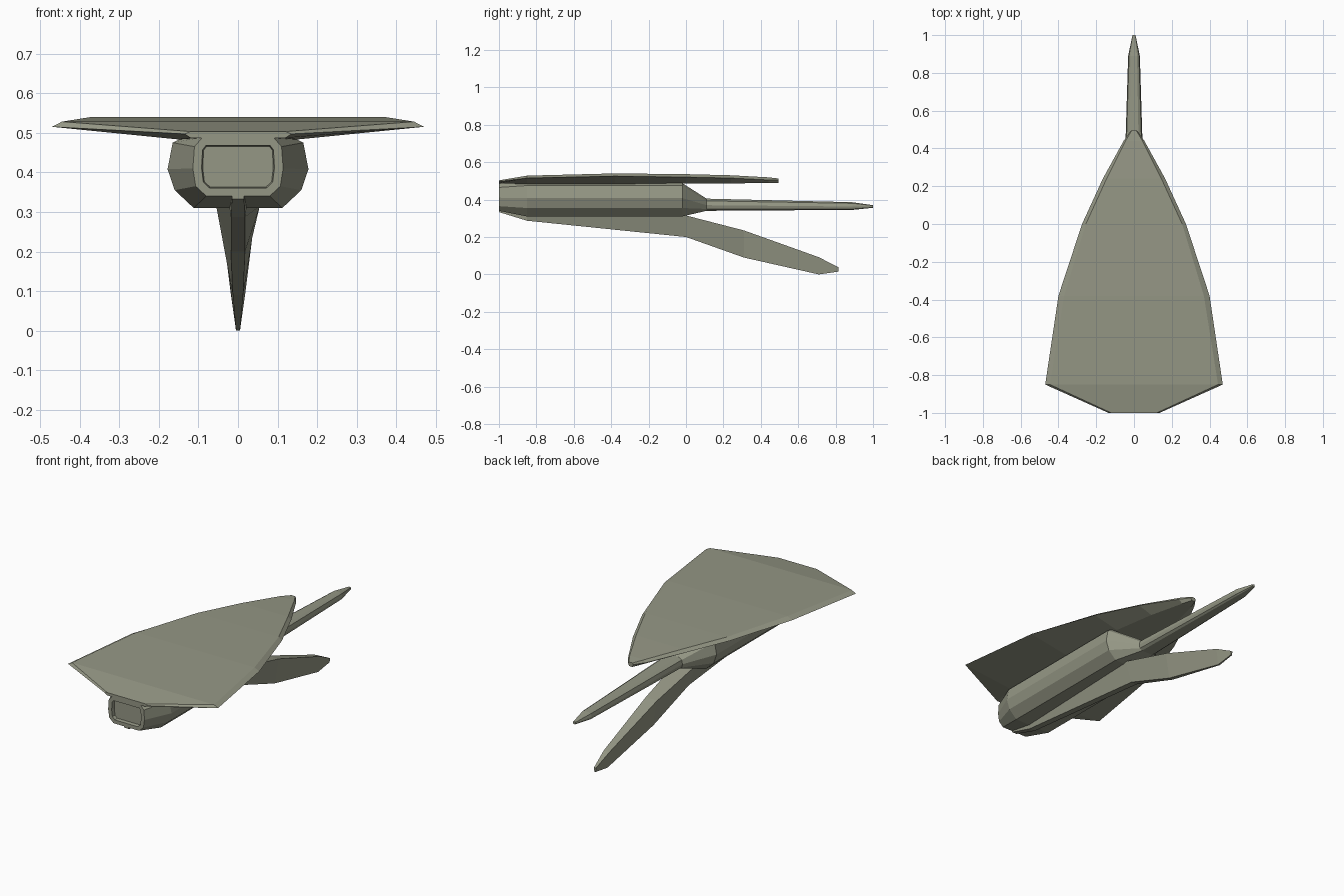
import bpy, bmesh

paint = bpy.data.materials.new("olive grey paint")
paint.diffuse_color = (0.30, 0.31, 0.235, 1)


def loft(name, sections, recess=None):
    """Skin mirrored half profiles [(x, z) from bottom to top] placed along y."""
    bm = bmesh.new()
    rings = []
    for y, half in sections:
        outline = half + [(-x, z) for x, z in reversed(half)]
        rings.append([bm.verts.new((x, y, z)) for x, z in outline])
    n = len(rings[0])
    for a, b in zip(rings, rings[1:]):
        for i in range(n):
            j = (i + 1) % n
            bm.faces.new((a[i], a[j], b[j], b[i]))
    front = bm.faces.new(rings[0])
    bm.faces.new(rings[-1][::-1])
    bmesh.ops.recalc_face_normals(bm, faces=bm.faces)
    if recess:
        bmesh.ops.inset_region(bm, faces=[front], thickness=recess[0])
        bmesh.ops.inset_region(bm, faces=[front], thickness=0.003, depth=-recess[1])
    mesh = bpy.data.meshes.new(name)
    bm.to_mesh(mesh)
    bm.free()
    mesh.materials.append(paint)
    obj = bpy.data.objects.new(name, mesh)
    bpy.context.collection.objects.link(obj)
    return obj


# Top wing: y, top half width, top z, edge half width, edge z, bottom half width, bottom z
wing = [
    (-1.00, .120, .503, .135, .497, .120, .487),
    (-0.85, .445, .528, .470, .515, .150, .483),
    (-0.38, .370, .540, .400, .525, .150, .483),
    (0.00, .255, .536, .275, .520, .120, .485),
    (0.24, .145, .530, .165, .515, .080, .487),
    (0.44, .045, .519, .055, .505, .030, .488),
    (0.495, .012, .513, .016, .505, .010, .490),
]
loft("top_wing", [(y, [(xb, zb), (xe, ze), (xt, zt)])
                  for y, xt, zt, xe, ze, xb, zb in wing])

# Fuselage with recessed nose, narrowing into the tail boom
nose = [(.080, .340), (.107, .365), (.114, .410), (.110, .465), (.090, .488)]
hull = [(.112, .310), (.160, .355), (.178, .408), (.165, .475), (.140, .488)]
boom = [(.036, .340), (.050, .350), (.055, .370), (.050, .393), (.030, .405)]
tail = [(.018, .345), (.027, .350), (.031, .363), (.026, .380), (.016, .386)]
tip = [(.005, .356), (.007, .358), (.008, .363), (.007, .368), (.005, .370)]
loft("fuselage", [(-1, nose), (-.85, hull), (-.02, hull), (.11, boom),
                  (.89, tail), (1, tip)], recess=(.022, .02))

# Lower fin: y, bottom half width, bottom z, top half width, top z
fin = [
    (-1.00, .015, .333, .015, .357),
    (-0.85, .018, .287, .026, .340),
    (0.00, .018, .200, .055, .315),
    (0.31, .013, .090, .036, .235),
    (0.71, .005, .000, .018, .092),
    (0.815, .004, .015, .006, .038),
]
loft("lower_fin", [(y, [(xb, zb), (xt, zt)]) for y, xb, zb, xt, zt in fin])
